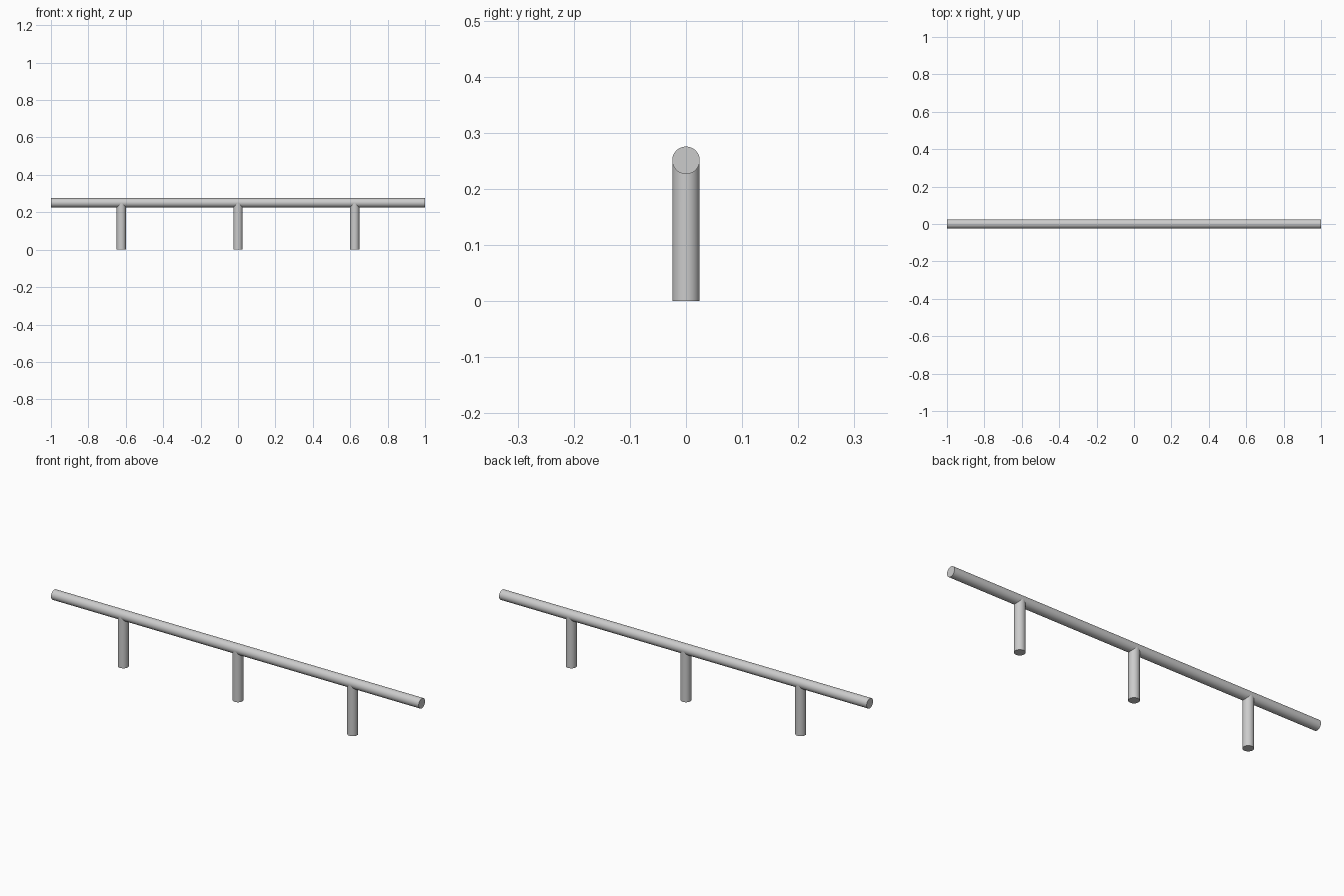
import bpy, bmesh
from math import pi, sqrt
from mathutils import Matrix

if "Cube" in bpy.data.objects:
    bpy.data.objects.remove(bpy.data.objects["Cube"])

R = 0.0245       # pipe radius
BAR_Z = 0.251    # height of bar axis
LEG_X = 0.624    # offset of outer legs
SIDES = 64


def finish(name, bm, location):
    mesh = bpy.data.meshes.new(name)
    bm.to_mesh(mesh)
    bm.free()
    obj = bpy.data.objects.new(name, mesh)
    obj.location = location
    bpy.context.collection.objects.link(obj)
    bpy.ops.object.select_all(action='DESELECT')
    obj.select_set(True)
    bpy.context.view_layer.objects.active = obj
    bpy.ops.object.shade_smooth_by_angle()
    return obj


def pipe(length):
    bm = bmesh.new()
    bmesh.ops.create_cone(bm, cap_ends=True, segments=SIDES,
                          radius1=R, radius2=R, depth=length)
    return bm


# Long horizontal bar
bar = pipe(2.0)
bmesh.ops.rotate(bar, verts=bar.verts, matrix=Matrix.Rotation(pi / 2, 3, 'Y'))
finish("rail_bar", bar, (0, 0, BAR_Z))


# Upright legs, tops cut to a saddle that fits the bar's underside
def leg(name, x):
    bm = pipe(BAR_Z)
    bmesh.ops.translate(bm, verts=bm.verts, vec=(0, 0, BAR_Z / 2))
    top = [f for f in bm.faces if f.normal.z > 0.9]
    bmesh.ops.delete(bm, geom=top, context='FACES_ONLY')
    for v in bm.verts:
        if v.co.z > BAR_Z / 2:
            v.co.z = BAR_Z - sqrt(max(0, R * R - v.co.y ** 2))
    finish(name, bm, (x, 0, 0))


for name, x in (("left_leg", -LEG_X), ("middle_leg", 0), ("right_leg", LEG_X)):
    leg(name, x)
